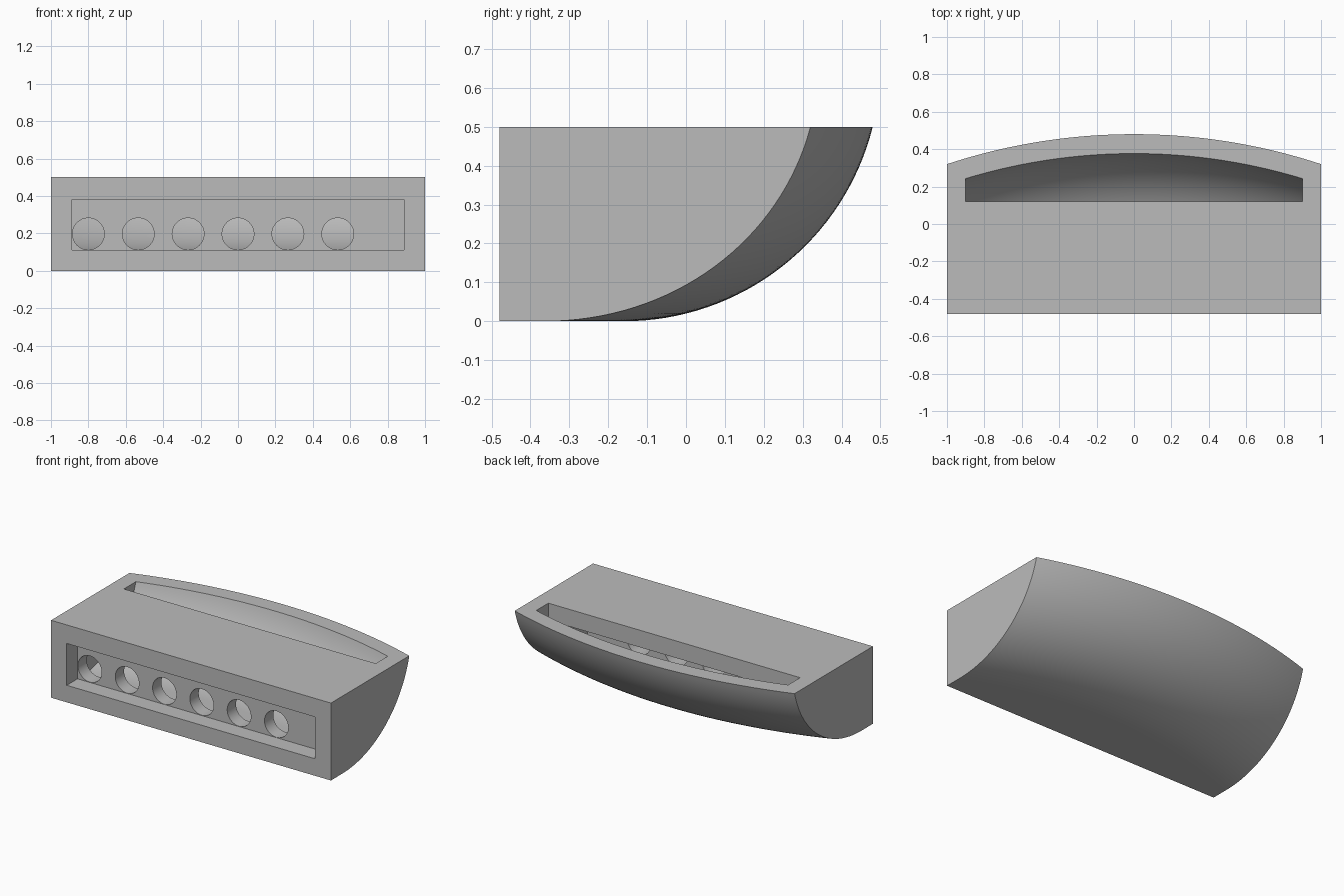
import bpy, bmesh, math

if "Cube" in bpy.data.objects:
    bpy.data.objects.remove(bpy.data.objects["Cube"])

ARC_Y = -2.72            # centre of the plan-view arc
PROF_Y, PROF_Z = -0.16, 0.66  # centre of the curved underside profile

grey = bpy.data.materials.new("plain grey")
grey.diffuse_color = (0.5, 0.5, 0.5, 1)
grey.use_nodes = True
grey.node_tree.nodes["Principled BSDF"].inputs["Base Color"].default_value = grey.diffuse_color


def make_object(name, bm):
    bmesh.ops.recalc_face_normals(bm, faces=bm.faces)
    me = bpy.data.meshes.new(name)
    bm.to_mesh(me)
    bm.free()
    ob = bpy.data.objects.new(name, me)
    ob.data.materials.append(grey)
    bpy.context.collection.objects.link(ob)
    return ob


def swept_solid(name, half, radius, front, straight, steps=32, columns=48):
    """Solid whose back is a circular profile revolved about a distant axis.
    straight: function of the top back y giving the closing points."""
    bm = bmesh.new()
    end = math.acos((PROF_Z - 0.5) / radius)
    rings = []
    for i in range(columns + 1):
        x = half * (2 * i / columns - 1)
        pts = [(front, PROF_Z - radius)]
        for k in range(steps + 1):
            a = end * k / steps
            r = PROF_Y + radius * math.sin(a) - ARC_Y
            y = math.sqrt(r * r - x * x) + ARC_Y
            pts.append((max(y, front + 0.001), PROF_Z - radius * math.cos(a)))
        pts += straight(pts[-1][0])
        rings.append([bm.verts.new((x, y, z)) for y, z in pts])
    n = len(rings[0])
    for a, b in zip(rings, rings[1:]):
        for k in range(n):
            m = (k + 1) % n
            bm.faces.new((a[k], a[m], b[m], b[k]))
    bm.faces.new(rings[0])
    bm.faces.new(rings[-1])
    return make_object(name, bm)


# Main shell
body = swept_solid("vent_body", 1.0, 0.66, -0.48, lambda y: [(-0.48, 0.5)])

# Hollow duct that turns up into the top slot
duct = swept_solid("duct_cutter", 0.9, 0.56, -0.28,
                   lambda y: [(y, 0.56), (0.12, 0.56), (0.12, 0.39), (-0.28, 0.39)])

# Rectangular recess in the front
bm = bmesh.new()
bmesh.ops.create_cube(bm, size=1)
for v in bm.verts:
    v.co = (v.co.x * 1.776, -0.47 + v.co.y * 0.2, 0.245 + v.co.z * 0.27)
recess = make_object("recess_cutter", bm)

# Row of seven round holes through the plate behind the recess
bm = bmesh.new()
for i in range(7):
    new = bmesh.ops.create_cone(bm, cap_ends=True, segments=48,
                                radius1=0.085, radius2=0.085, depth=0.2)["verts"]
    for v in new:
        x, y, z = v.co
        v.co = (x - 0.8 + i * 1.6 / 6, -0.32 + z, 0.197 + y)
holes = make_object("hole_cutter", bm)

# Cut everything out of the shell
bpy.context.view_layer.objects.active = body
body.select_set(True)
for cutter in (duct, recess, holes):
    cutter.hide_render = True
    mod = body.modifiers.new("cut", "BOOLEAN")
    mod.operation = "DIFFERENCE"
    mod.solver = "EXACT"
    mod.object = cutter
    bpy.ops.object.modifier_apply(modifier=mod.name)
    bpy.data.objects.remove(cutter)

bpy.ops.object.shade_smooth_by_angle(angle=math.radians(30))
